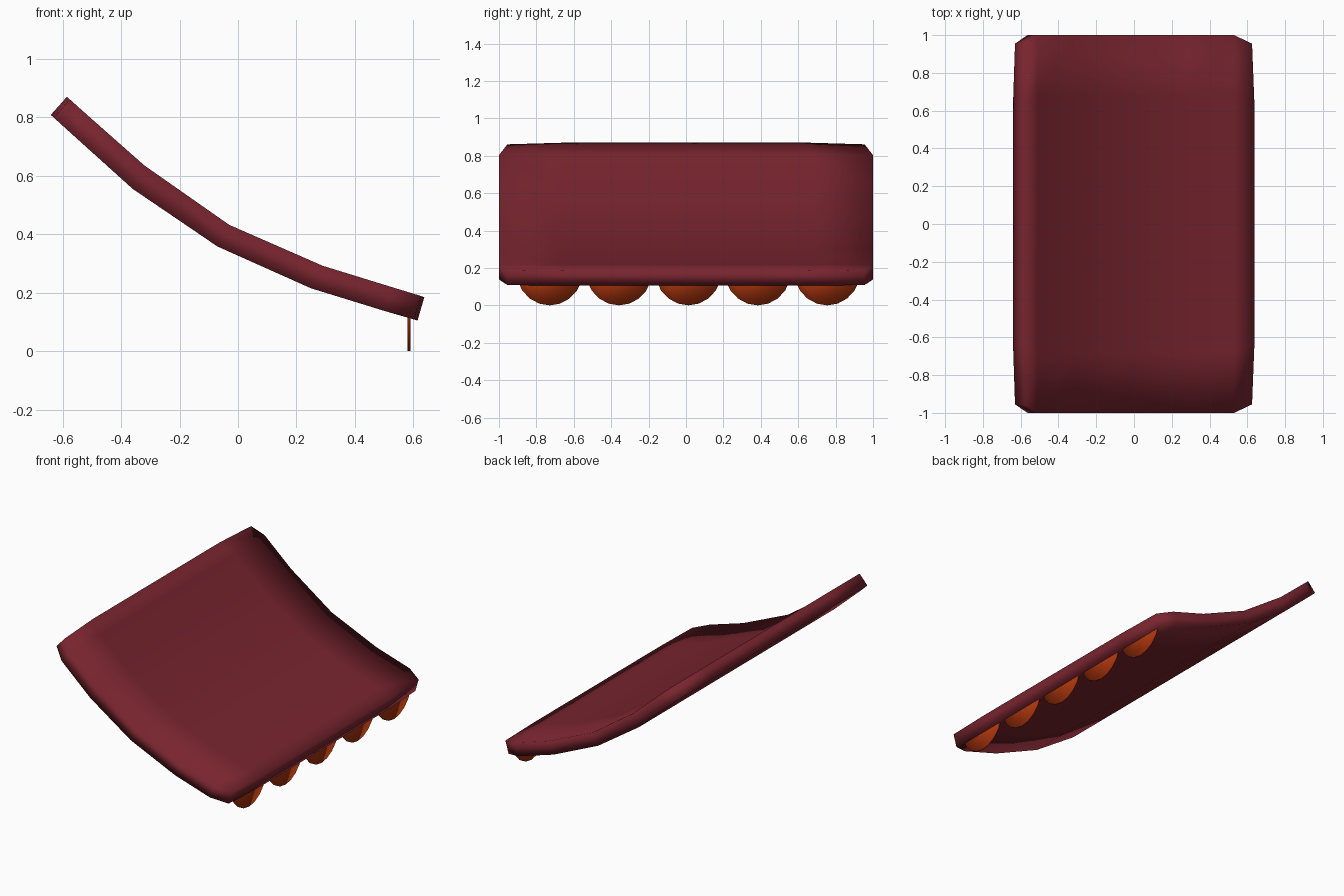
import bpy, bmesh, math
from mathutils import Vector

if "Cube" in bpy.data.objects:
    bpy.data.objects.remove(bpy.data.objects["Cube"])


def material(name, rgb):
    m = bpy.data.materials.new(name)
    m.diffuse_color = (*rgb, 1)
    m.use_nodes = True
    m.node_tree.nodes["Principled BSDF"].inputs["Base Color"].default_value = m.diffuse_color
    return m


def make_object(name, bm, mat):
    bmesh.ops.recalc_face_normals(bm, faces=bm.faces[:])
    for f in bm.faces:
        f.smooth = True
    me = bpy.data.meshes.new(name)
    bm.to_mesh(me)
    bm.free()
    me.materials.append(mat)
    ob = bpy.data.objects.new(name, me)
    bpy.context.collection.objects.link(ob)
    return ob


maroon = material("maroon canvas", (0.19, 0.018, 0.028))
orange = material("burnt orange", (0.42, 0.036, 0.004))

# Awning canopy: top edge point, bottom edge point, half width
stations = [
    ((-0.585, 0.870), (-0.640, 0.808), 0.955),
    ((-0.510, 0.803), (-0.563, 0.738), 1.0),
    ((-0.320, 0.635), (-0.360, 0.555), 1.0),
    ((-0.030, 0.432), (-0.070, 0.358), 1.0),
    ((0.290, 0.292), (0.250, 0.215), 1.0),
    ((0.530, 0.218), (0.500, 0.138), 1.0),
    ((0.637, 0.185), (0.614, 0.105), 0.955),
]
columns = [-1, -0.68, 0, 0.68, 1]
bm = bmesh.new()
grid = []
last = len(stations) - 1
for i, (top, bot, hw) in enumerate(stations):
    row = []
    for c in columns:
        # outer corners are drawn in a little along the slope
        pull = Vector((0, 0, 0))
        if abs(c) == 1 and i == 0:
            pull = Vector((0.010, 0, -0.009))
        elif abs(c) == 1 and i == last:
            pull = Vector((-0.012, 0, 0.004))
        row.append([bm.verts.new(Vector((p[0], c * hw, p[1])) + pull) for p in (top, bot)])
    grid.append(row)
n = len(columns) - 1
for i in range(last):
    for j in range(n):
        for k in (0, 1):
            bm.faces.new([grid[i][j][k], grid[i + 1][j][k], grid[i + 1][j + 1][k], grid[i][j + 1][k]])
    for j in (0, n):
        bm.faces.new([grid[i][j][0], grid[i + 1][j][0], grid[i + 1][j][1], grid[i][j][1]])
for i in (0, last):
    for j in range(n):
        bm.faces.new([grid[i][j][0], grid[i][j + 1][0], grid[i][j + 1][1], grid[i][j][1]])
make_object("awning_canopy", bm, maroon)

# Scalloped trim: thin half discs hanging under the front edge
SEG = 10
for s in range(5):
    cy = 0.013 + (s - 2) * 0.371
    bm = bmesh.new()
    rings = []
    for x in (0.580, 0.590):
        rings.append([bm.verts.new((x, cy + 0.18 * math.cos(math.pi * a / SEG),
                                    0.19 - 0.19 * math.sin(math.pi * a / SEG)))
                      for a in range(SEG + 1)])
    for r in rings:
        bm.faces.new(r)
    for a in range(SEG + 1):
        b = (a + 1) % (SEG + 1)
        bm.faces.new([rings[0][a], rings[0][b], rings[1][b], rings[1][a]])
    make_object(f"scallop_{s + 1}", bm, orange)
